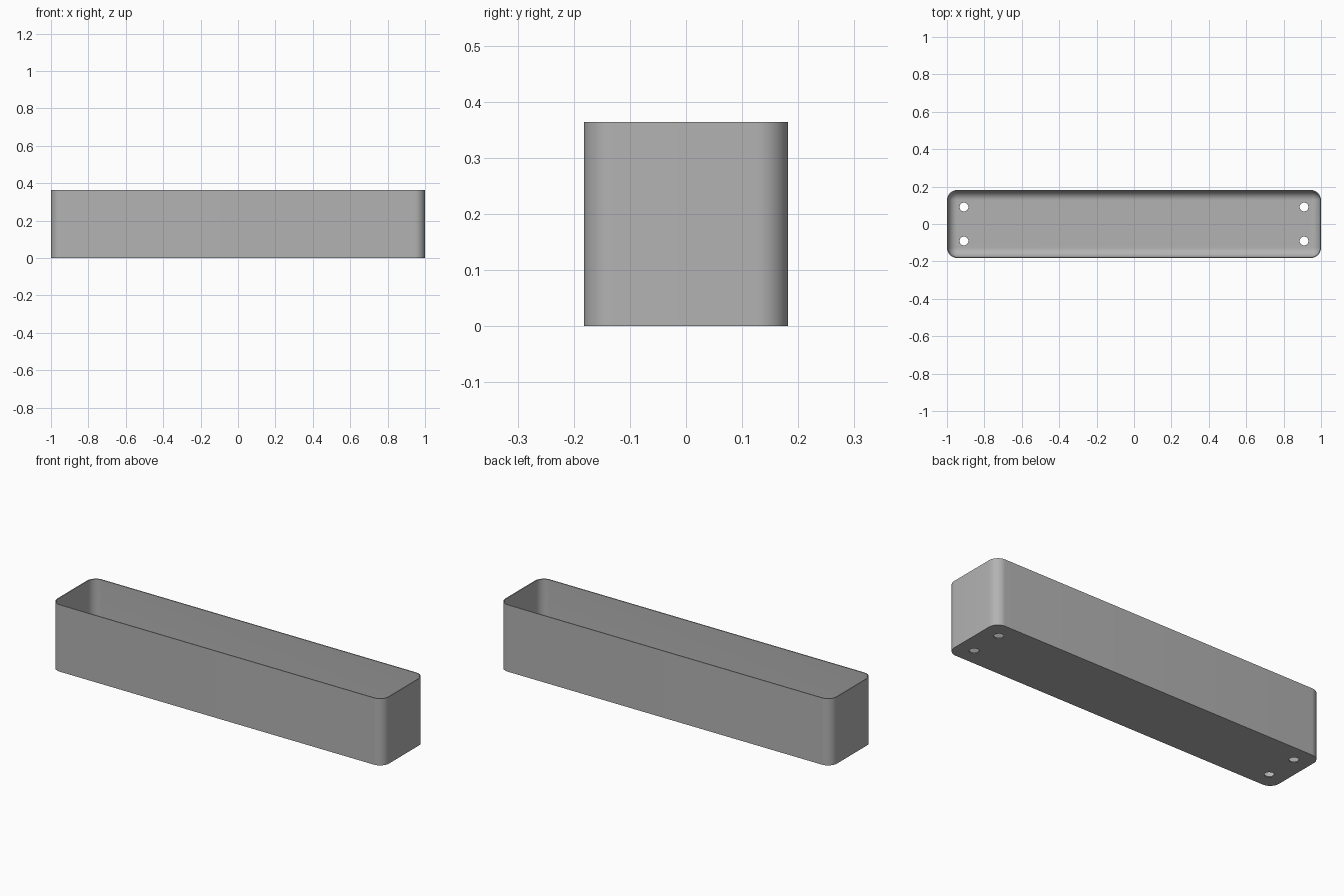
import bpy, bmesh, math

if "Cube" in bpy.data.objects:
    bpy.data.objects.remove(bpy.data.objects["Cube"])

L, W, H = 1.0, 0.1818, 0.3636      # half length, half width, height
R, T = 0.0545, 0.0055              # corner radius, sheet thickness
F = R - T                          # inner floor fillet
SEG = 12

grey = bpy.data.materials.new("grey metal")
grey.diffuse_color = (0.45, 0.45, 0.45, 1)
grey.use_nodes = True
grey.node_tree.nodes["Principled BSDF"].inputs["Base Color"].default_value = grey.diffuse_color


def ring(bm, inset, z):
    """Rounded rectangle of vertices, inset from the outer outline."""
    r = R - inset
    verts = []
    for i, (sx, sy) in enumerate([(1, 1), (-1, 1), (-1, -1), (1, -1)]):
        for k in range(SEG + 1):
            a = math.pi / 2 * (i + k / SEG)
            verts.append(bm.verts.new((sx * (L - R) + r * math.cos(a),
                                       sy * (W - R) + r * math.sin(a), z)))
    return verts


# Trough shell: outside, rim, inside wall, rounded inner floor edge
profile = [(0, 0), (0, H), (T, H)]
for k in range(SEG + 1):
    t = math.pi / 2 * k / SEG
    profile.append((T + F * (1 - math.cos(t)), T + F * (1 - math.sin(t))))
bm = bmesh.new()
rings = [ring(bm, d, z) for d, z in profile]
for a, b in zip(rings, rings[1:]):
    n = len(a)
    for i in range(n):
        j = (i + 1) % n
        bm.faces.new((a[i], a[j], b[j], b[i]))
bm.faces.new(rings[0][::-1])
bm.faces.new(rings[-1])
bmesh.ops.remove_doubles(bm, verts=bm.verts, dist=1e-5)
bmesh.ops.recalc_face_normals(bm, faces=bm.faces)
mesh = bpy.data.meshes.new("planter_trough")
bm.to_mesh(mesh)
bm.free()
trough = bpy.data.objects.new("planter_trough", mesh)
bpy.context.collection.objects.link(trough)
mesh.materials.append(grey)

# Four drain holes through the floor
for sx in (-1, 1):
    for sy in (-1, 1):
        bpy.ops.mesh.primitive_cylinder_add(vertices=32, radius=0.0235, depth=0.04,
                                            location=(sx * 0.909, sy * 0.0909, 0))
        cutter = bpy.context.object
        cutter.name = "drain_hole_cutter"
        cutter.data.materials.append(grey)
        mod = trough.modifiers.new("drain hole", 'BOOLEAN')
        mod.operation, mod.solver, mod.object = 'DIFFERENCE', 'EXACT', cutter
        bpy.context.view_layer.objects.active = trough
        bpy.ops.object.modifier_apply(modifier=mod.name)
        bpy.data.objects.remove(cutter)

bpy.ops.object.select_all(action='DESELECT')
trough.select_set(True)
bpy.context.view_layer.objects.active = trough
bpy.ops.object.shade_smooth_by_angle(angle=math.radians(30))
